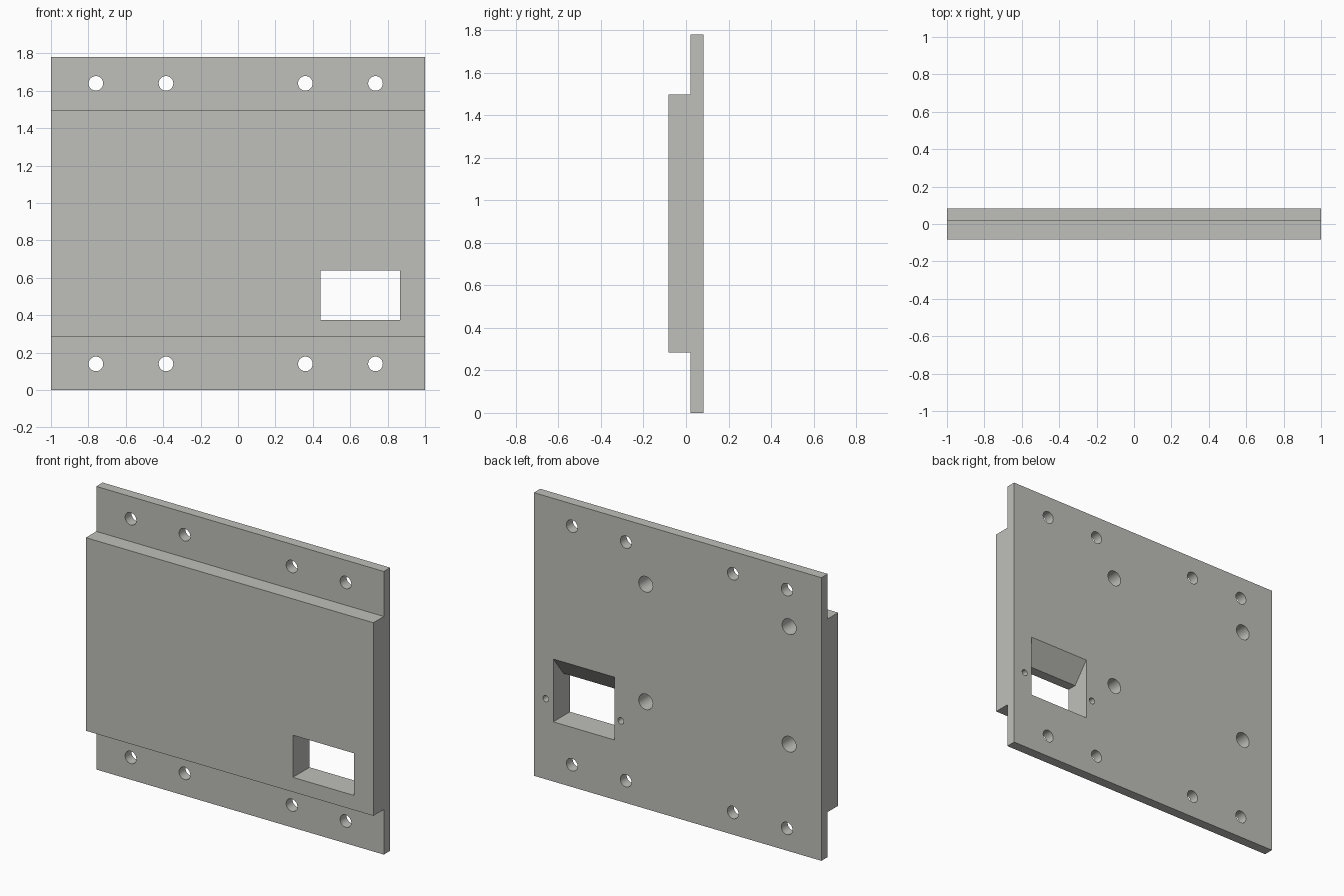
import bpy, bmesh, math
from mathutils import Matrix

if "Cube" in bpy.data.objects:
    bpy.data.objects.remove(bpy.data.objects["Cube"])

BACK, STEP, FRONT = 0.083, 0.02, -0.083
HEIGHT = 1.78


def extrude_profile(bm, profile, x0, x1):
    """Closed (y, z) outline swept along x."""
    face = bm.faces.new([bm.verts.new((x0, y, z)) for y, z in profile])
    swept = bmesh.ops.extrude_face_region(bm, geom=[face])
    verts = [v for v in swept["geom"] if isinstance(v, bmesh.types.BMVert)]
    bmesh.ops.translate(bm, verts=verts, vec=(x1 - x0, 0, 0))


def drill(bm, x, z, radius, y0, y1):
    """Cylinder along y, used to cut a hole."""
    place = Matrix.Translation((x, (y0 + y1) / 2, z)) @ Matrix.Rotation(math.pi / 2, 4, "X")
    bmesh.ops.create_cone(bm, cap_ends=True, segments=40, radius1=radius,
                          radius2=radius, depth=y1 - y0, matrix=place)


def make_object(name, bm):
    bmesh.ops.recalc_face_normals(bm, faces=bm.faces[:])
    mesh = bpy.data.meshes.new(name)
    bm.to_mesh(mesh)
    bm.free()
    obj = bpy.data.objects.new(name, mesh)
    bpy.context.collection.objects.link(obj)
    return obj


# Stepped panel: thin back plate with a raised front block
bm = bmesh.new()
extrude_profile(bm, [(BACK, 0), (BACK, HEIGHT), (STEP, HEIGHT), (STEP, 1.497),
                     (FRONT, 1.497), (FRONT, 0.283), (STEP, 0.283), (STEP, 0)], -1, 1)
panel = make_object("mounting_panel", bm)
grey = bpy.data.materials.new("warm grey")
grey.diffuse_color = (0.52, 0.52, 0.49, 1)
grey.use_nodes = True
grey.node_tree.nodes["Principled BSDF"].inputs["Base Color"].default_value = grey.diffuse_color
panel.data.materials.append(grey)

# Cutters for every opening
bm = bmesh.new()
# Window with a roof that slopes up towards the back
extrude_profile(bm, [(-0.2, 0.375), (0.2, 0.375), (0.2, 0.918),
                     (-0.02, 0.64), (-0.2, 0.64)], 0.44, 0.865)
# Through holes in the top and bottom flanges
for x in (-0.76, -0.385, 0.36, 0.735):
    for z in (0.14, 1.64):
        drill(bm, x, z, 0.039, -0.2, 0.2)
# Blind holes in the back
for x in (-0.775, 0.222):
    for z in (0.673, 1.412):
        drill(bm, x, z, 0.049, BACK - 0.14, 0.2)
# Small screw holes beside the window
for x in (0.395, 0.917):
    drill(bm, x, 0.507, 0.02, BACK - 0.1, 0.2)
cutter = make_object("opening_cutter", bm)
cutter.hide_render = True

cut = panel.modifiers.new("openings", "BOOLEAN")
cut.operation = "DIFFERENCE"
cut.solver = "EXACT"
cut.object = cutter

# Apply the cut and drop the helper
bpy.context.view_layer.objects.active = panel
panel.select_set(True)
bpy.ops.object.modifier_apply(modifier=cut.name)
bpy.data.objects.remove(cutter, do_unlink=True)
bpy.ops.object.shade_smooth_by_angle(angle=math.radians(30))
